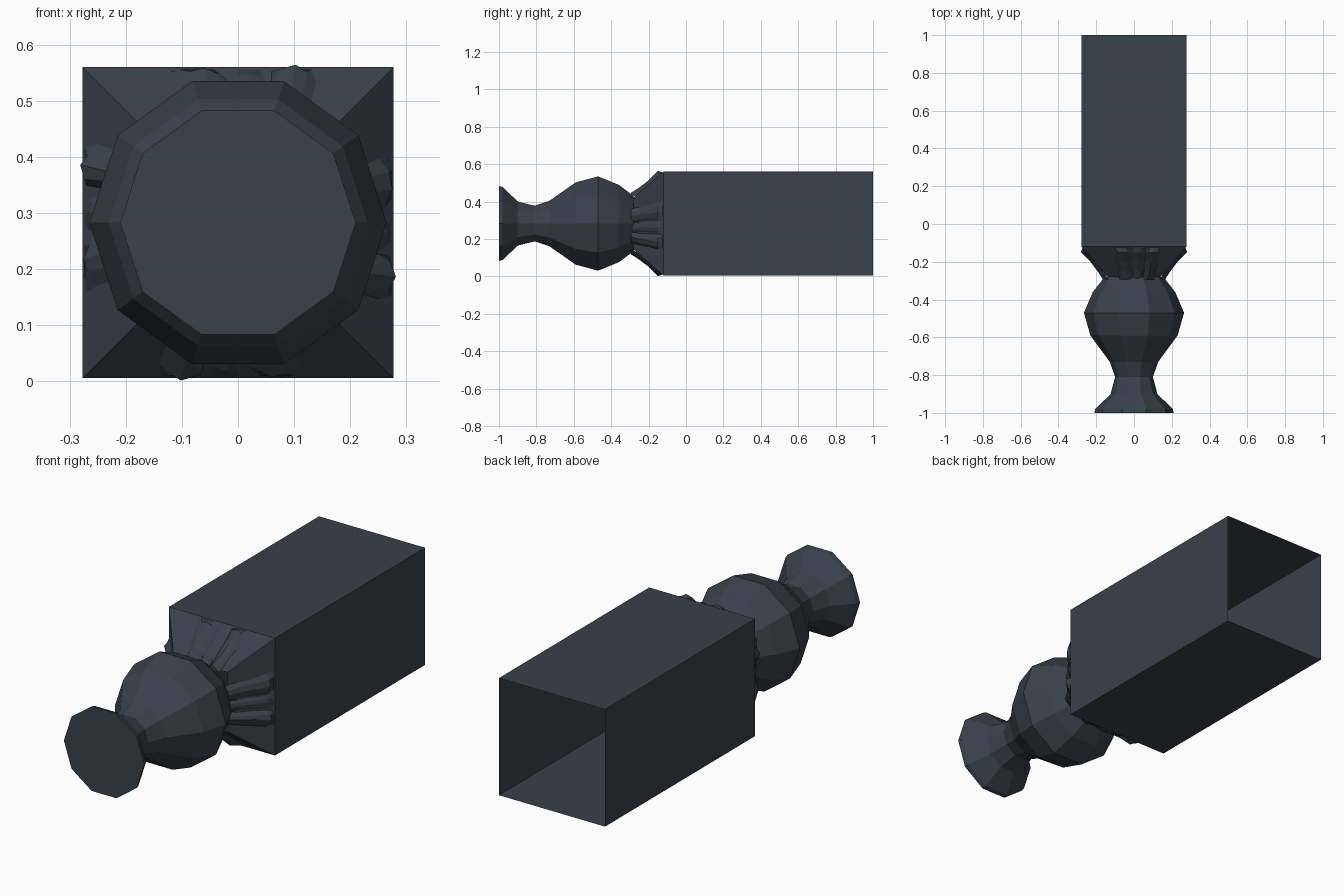
import bpy
import math
import random

if "Cube" in bpy.data.objects:
    bpy.data.objects.remove(bpy.data.objects["Cube"])

random.seed(4)
CZ = 0.283      # height of the long axis
H = 0.277       # half width of the square block

slate = bpy.data.materials.new("dark_slate")
slate.diffuse_color = (0.042, 0.052, 0.07, 1)
slate.use_nodes = True
slate.node_tree.nodes["Principled BSDF"].inputs["Base Color"].default_value = slate.diffuse_color


def make(name, verts, faces):
    mesh = bpy.data.meshes.new(name)
    mesh.from_pydata(verts, [], faces)
    mesh.materials.append(slate)
    mesh.update()
    obj = bpy.data.objects.new(name, mesh)
    bpy.context.collection.objects.link(obj)
    return obj


def loft(name, rings, cap_first=False):
    n = len(rings[0])
    verts = [p for r in rings for p in r]
    faces = []
    for i in range(len(rings) - 1):
        for j in range(n):
            k = (j + 1) % n
            faces.append((i*n + j, i*n + k, (i+1)*n + k, (i+1)*n + j))
    if cap_first:
        faces.append(tuple(reversed(range(n))))
    # rings run counter-clockwise seen from -y, towards +y
    return make(name, verts, faces)


def ring(r, y, n, start=0.0):
    return [(r*math.cos(start + 2*math.pi*j/n), y,
             CZ + r*math.sin(start + 2*math.pi*j/n)) for j in range(n)]


# Turned ten-sided foot
profile = [(-1.0, 0.21), (-0.98, 0.205), (-0.9, 0.124), (-0.81, 0.10),
           (-0.73, 0.128), (-0.59, 0.231), (-0.47, 0.265),
           (-0.36, 0.218), (-0.28, 0.155)]
loft("turned_foot", [ring(r, y, 10) for y, r in profile], cap_first=True)

# Square block, open at the far end, with tapered shoulder
d = math.sqrt(2)
loft("square_block", [ring(H*d, y, 4, math.pi/4) for y in (-0.12, 1.0)])
loft("tapered_shoulder", [ring(r*d, y, 4, math.pi/4)
                          for y, r in ((-0.28, 0.14), (-0.12, H))])


# Carved leaf folds lying on the four shoulder faces
def fold(name, side, u0, u1, lift, skew):
    a = -side*math.pi/2
    stations = [(-0.125, 0.0), (-0.15, 1.0), (-0.2, 0.75), (-0.25, 0.9), (-0.295, 0.8)]
    arch = [-0.01, 0.75, 1.0, 0.55, -0.01]
    verts, faces = [], []
    for i, (y, amp) in enumerate(stations):
        base = 0.14 + (H - 0.14)*(max(y, -0.28) + 0.28)/0.16
        width = 1.0 - 0.1*i
        mid = (u0 + u1)/2 + skew*i
        for j, h in enumerate(arch):
            u = mid + (j/4 - 0.5)*(u1 - u0)*width + random.uniform(-0.004, 0.004)
            r = base + max(h*amp, -0.01)*lift
            if h < 0:
                r = base - 0.004
            verts.append((u*math.cos(a) - r*math.sin(a), y,
                          CZ + u*math.sin(a) + r*math.cos(a)))
    for i in range(len(stations) - 1):
        for j in range(4):
            p = i*5 + j
            faces.append((p, p + 5, p + 6, p + 1))
    p = (len(stations) - 1)*5
    faces.append((p, p + 4, p + 3, p + 2, p + 1))
    make(name, verts, faces)


for side in range(4):       # top, right, bottom, left
    fold(f"leaf_fold_a_{side}", side, -0.13, -0.01, 0.024, 0.008)
    fold(f"leaf_fold_b_{side}", side, 0.06, 0.155, 0.03, -0.008)
    fold(f"leaf_fold_c_{side}", side, -0.02, 0.06, 0.014, 0.0)
